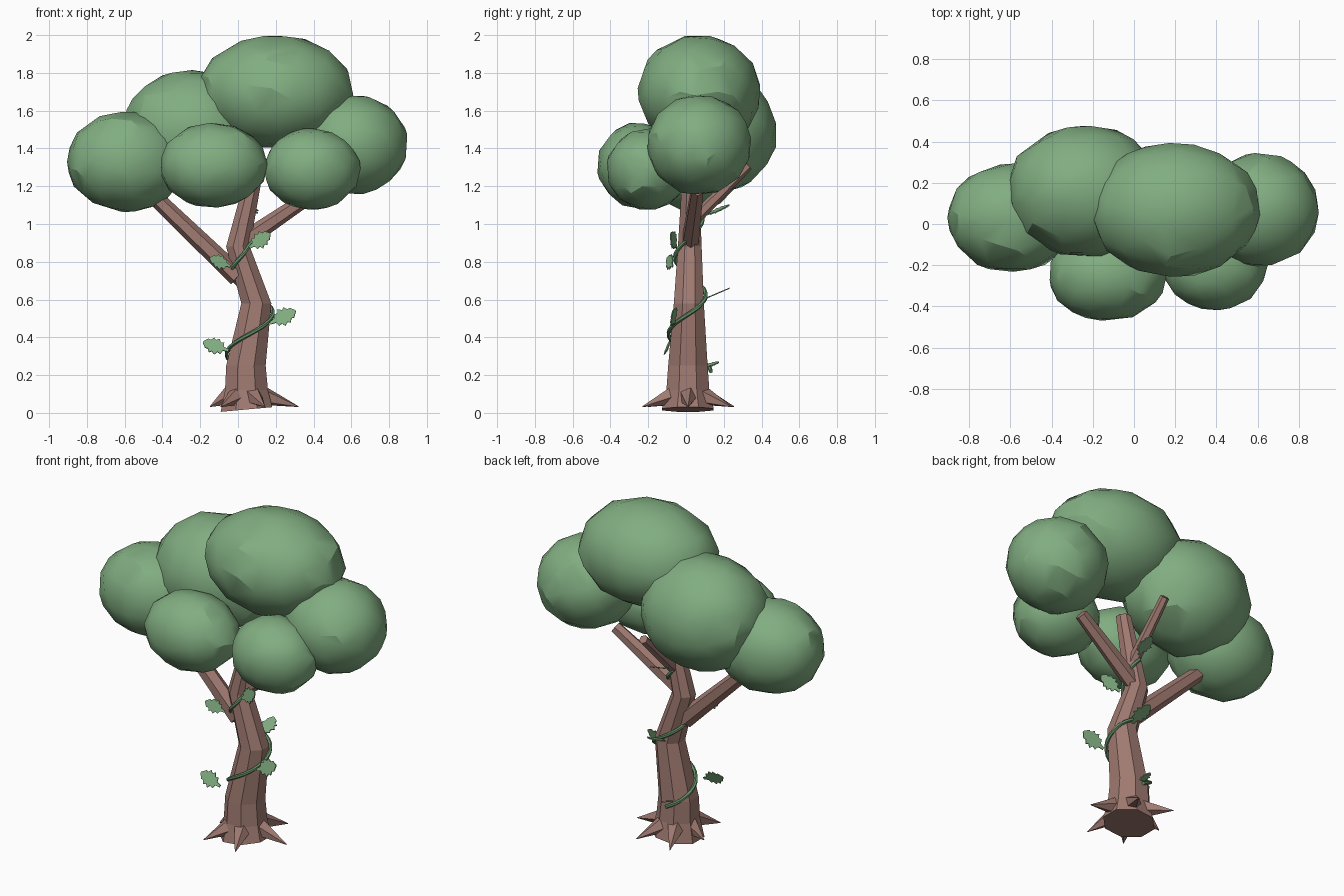
import bpy, bmesh, math, random
from math import cos, sin, radians, pi
from mathutils import Vector

if "Cube" in bpy.data.objects:
    bpy.data.objects.remove(bpy.data.objects["Cube"], do_unlink=True)
random.seed(4)


def material(name, rgb):
    m = bpy.data.materials.new(name)
    m.use_nodes = True
    m.diffuse_color = (*rgb, 1)
    m.node_tree.nodes["Principled BSDF"].inputs["Base Color"].default_value = (*rgb, 1)
    return m


BARK = material("bark brown", (0.35, 0.195, 0.165))
FOLIAGE = material("foliage green", (0.22, 0.42, 0.22))
VINE = material("vine green", (0.13, 0.29, 0.14))


def make(name, bm, mat):
    bmesh.ops.recalc_face_normals(bm, faces=bm.faces)
    me = bpy.data.meshes.new(name)
    bm.to_mesh(me)
    bm.free()
    me.materials.append(mat)
    ob = bpy.data.objects.new(name, me)
    bpy.context.collection.objects.link(ob)
    return ob


def select(ob):
    bpy.ops.object.select_all(action='DESELECT')
    ob.select_set(True)
    bpy.context.view_layer.objects.active = ob


def tube(name, points, radii, sides, mat, upright=False, base_tilt=0.0):
    """Capped tube through points; upright keeps its rings level."""
    bm = bmesh.new()
    pts = [Vector(p) for p in points]
    rings = []
    for i, (p, r) in enumerate(zip(pts, radii)):
        u, v = Vector((1, 0, 0)), Vector((0, 1, 0))
        if not upright:
            t = (pts[min(i + 1, len(pts) - 1)] - pts[max(i - 1, 0)]).normalized()
            u = t.cross(Vector((0, 0, 1))).normalized()
            v = u.cross(t)
        ring = []
        for k in range(sides):
            a = 2 * pi * (k + 0.5) / sides
            co = p + r * (u * cos(a) + v * sin(a))
            if i == 0:
                co.z += base_tilt * (co.x - p.x)
            ring.append(bm.verts.new(co))
        rings.append(ring)
    for a, b in zip(rings, rings[1:]):
        for k in range(sides):
            n = (k + 1) % sides
            bm.faces.new((a[k], a[n], b[n], b[k]))
    bm.faces.new(rings[0])
    bm.faces.new(rings[-1])
    return make(name, bm, mat)


# Trunk: centre line with radius at each bend
TRUNK = [((0.045, 0.01, 0.018), 0.148), ((0.045, 0.01, 0.12), 0.123),
         ((0.042, 0.01, 0.25), 0.113), ((0.097, 0.015, 0.58), 0.086),
         ((0.0, 0.02, 0.88), 0.068), ((0.095, 0.025, 1.30), 0.045)]
tube("trunk", [p for p, r in TRUNK], [r for p, r in TRUNK], 8, BARK, True, 0.09)

# Branches
tube("left_branch", [(0.0, 0.01, 0.72), (-0.47, 0.04, 1.17)], [0.054, 0.042], 6, BARK)
tube("right_branch", [(0.0, 0.02, 0.89), (0.43, 0.06, 1.18)], [0.05, 0.036], 6, BARK)
tube("back_branch", [(0.045, 0.03, 1.01), (0.055, 0.33, 1.31)], [0.034, 0.026], 6, BARK)

# Pointed roots around the base: angle and reach
for i, (deg, reach) in enumerate([(0, 0.275), (62, 0.26), (115, 0.27),
                                  (172, 0.195), (237, 0.25), (292, 0.26)]):
    d = Vector((cos(radians(deg)), sin(radians(deg)), 0))
    c = Vector((0.045, 0.01, 0))
    tube(f"root_{i + 1}", [c + d * 0.09 + Vector((0, 0, 0.09)),
                           c + d * reach + Vector((0, 0, 0.033))],
         [0.052, 0.002], 5, BARK)

# Leafy crown: centre and radii of each clump
CROWN = {
    "crown_top": ((0.20, 0.07, 1.70), (0.41, 0.325, 0.30)),
    "crown_back": ((-0.24, 0.16, 1.49), (0.375, 0.32, 0.325)),
    "crown_far_left": ((-0.59, 0.03, 1.33), (0.315, 0.265, 0.265)),
    "crown_far_right": ((0.61, 0.07, 1.42), (0.29, 0.275, 0.265)),
    "crown_front_left": ((-0.13, -0.25, 1.31), (0.285, 0.22, 0.225)),
    "crown_front_right": ((0.39, -0.20, 1.29), (0.255, 0.22, 0.215)),
}
for name, (centre, size) in CROWN.items():
    bm = bmesh.new()
    bmesh.ops.create_icosphere(bm, subdivisions=3, radius=1)
    for v in bm.verts:
        v.co *= random.uniform(0.985, 1.015)
        v.co = Vector([c + s * x for c, s, x in zip(centre, size, v.co)])
    ob = make(name, bm, FOLIAGE)
    dec = ob.modifiers.new("coarse", 'DECIMATE')
    dec.ratio = 0.5
    select(ob)
    bpy.ops.object.modifier_apply(modifier=dec.name)
    bpy.ops.object.shade_smooth_by_angle(angle=radians(25))


def trunk_at(z):
    for (p, r), (q, s) in zip(TRUNK, TRUNK[1:]):
        if z <= q[2]:
            f = (z - p[2]) / (q[2] - p[2])
            return Vector(p).lerp(Vector(q), f), r + (s - r) * f


# Vine winding two turns up the trunk
path = []
for i in range(49):
    t = i / 24
    z = 0.22 + 0.405 * t
    c, r = trunk_at(z)
    a = pi / 2 + 2 * pi * t
    path.append(c + (r + 0.006) * Vector((cos(a), sin(a), 0)))
vine = tube("vine", path, [0.011] * len(path), 6, VINE)
select(vine)
bpy.ops.object.shade_smooth_by_angle(angle=radians(40))

# Lobed vine leaves: stalk end, tip and facing direction
HALF = [(0.0, 0.05), (0.2, 0.08), (0.25, 0.24), (0.38, 0.2), (0.45, 0.34), (0.58, 0.24),
        (0.66, 0.32), (0.76, 0.18), (0.85, 0.2), (1.0, 0.03)]
LEAVES = [((-0.05, -0.10, 0.33), (-0.185, -0.09, 0.375), (0, -1, 0.5)),
          ((0.17, -0.06, 0.475), (0.305, -0.07, 0.54), (0, -1, 0.4)),
          ((-0.04, -0.07, 0.775), (-0.15, -0.10, 0.82), (0, -1, 0.4)),
          ((0.06, -0.05, 0.875), (0.17, -0.08, 0.95), (0, -1, 0.3)),
          ((0.09, 0.09, 0.60), (0.08, 0.23, 0.66), (0, -0.4, 1)),
          ((0.05, 0.10, 1.045), (0.07, 0.23, 1.10), (0.2, -0.4, 1)),
          ((0.04, 0.09, 0.24), (0.03, 0.175, 0.27), (0.3, -0.4, 1))]
for i, (base, tip, facing) in enumerate(LEAVES):
    base, along = Vector(base), Vector(tip) - Vector(base)
    across = along.cross(Vector(facing)).normalized() * along.length
    normal = across.cross(along).normalized()
    bm = bmesh.new()
    for side in (1, -1):
        rib, edge = [], []
        for f, w in HALF:
            rib.append(bm.verts.new(base + along * f))
            edge.append(bm.verts.new(base + along * f + across * w * side))
        for k in range(len(HALF) - 1):
            bm.faces.new((rib[k], rib[k + 1], edge[k + 1], edge[k]))
    bmesh.ops.remove_doubles(bm, verts=bm.verts, dist=0.0005)
    leaf = make(f"vine_leaf_{i + 1}", bm, FOLIAGE)
    thick = leaf.modifiers.new("thickness", 'SOLIDIFY')
    thick.thickness = 0.006
    thick.offset = 0
